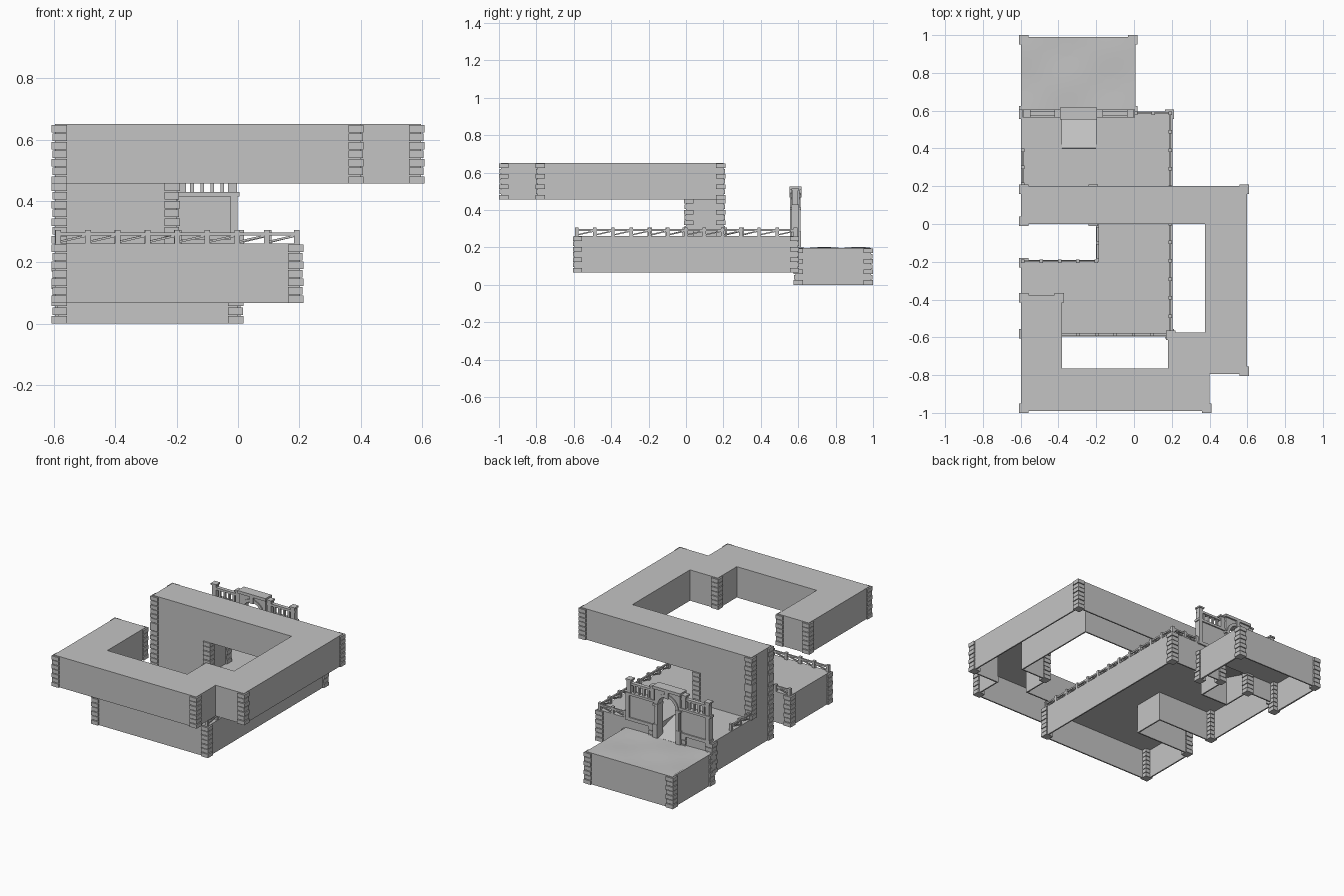
import bpy, bmesh, math
from mathutils import Vector, Matrix

if "Cube" in bpy.data.objects:
    bpy.data.objects.remove(bpy.data.objects["Cube"])

stone = bpy.data.materials.new("grey stone")
stone.use_nodes = True
GREY = (0.55, 0.55, 0.55, 1)
stone.diffuse_color = GREY
stone.node_tree.nodes["Principled BSDF"].inputs["Base Color"].default_value = GREY


def finish(name, bm):
    bmesh.ops.recalc_face_normals(bm, faces=bm.faces)
    mesh = bpy.data.meshes.new(name)
    bm.to_mesh(mesh)
    bm.free()
    mesh.materials.append(stone)
    ob = bpy.data.objects.new(name, mesh)
    bpy.context.collection.objects.link(ob)
    return ob


def box(bm, lo, hi):
    """Box between two opposite corners, in any order."""
    lo, hi = Vector(lo), Vector(hi)
    size = Vector([abs(v) for v in hi - lo])
    bmesh.ops.create_cube(bm, size=1, matrix=Matrix.Translation((lo + hi) / 2) @ Matrix.Diagonal(size.to_4d()))


def beam(bm, p, q, wide, high):
    """Bar of rectangular section from p to q."""
    p, q = Vector(p), Vector(q)
    d = q - p
    m = Matrix.Translation((p + q) / 2) @ d.to_track_quat('X', 'Z').to_matrix().to_4x4()
    bmesh.ops.create_cube(bm, size=1, matrix=m @ Matrix.Diagonal((d.length, wide, high, 1)))


def quoins(name, outline, z0, z1, courses=7):
    """Stacked blocks on every outward corner of a counter-clockwise outline."""
    bm = bmesh.new()
    step = (z1 - z0) / courses
    for i, c in enumerate(outline):
        c = Vector(c)
        back = (Vector(outline[i - 1]) - c).normalized()
        ahead = (Vector(outline[(i + 1) % len(outline)]) - c).normalized()
        if ahead.cross(back) <= 0:
            continue
        inward = back + ahead
        for k in range(courses):
            proud = 0.01 if k % 2 == 0 else 0.008
            a, b = c - inward * proud, c + inward * 0.04
            box(bm, (a.x, a.y, z0 + k * step), (b.x, b.y, z0 + (k + 1) * step - 0.004))
    return finish(name, bm)


def shell(name, outline, z0, z1, skip_front=False):
    """Roofed wall shell that is open underneath."""
    bm = bmesh.new()
    top = [bm.verts.new((x, y, z1)) for x, y in outline]
    low = [bm.verts.new((x, y, z0)) for x, y in outline]
    bm.faces.new(top)
    n = len(outline)
    for i in range(1 if skip_front else 0, n):
        j = (i + 1) % n
        bm.faces.new((top[i], low[i], low[j], top[j]))
    ob = finish(name, bm)
    # the roof must face up before thickening inwards
    if ob.data.polygons[0].normal.z < 0:
        ob.data.flip_normals()
    mod = ob.modifiers.new("wall thickness", 'SOLIDIFY')
    mod.thickness = 0.012
    mod.offset = -1
    quoins(name + "_quoins", outline, z0, z1)
    return ob


# Upper hooked storey
W = 0.598
upper = [(-W, 0.2), (-W, 0), (0.375, 0), (0.375, -0.575), (0.18, -0.575), (0.18, -0.765),
         (-0.38, -0.765), (-0.38, -0.375), (-W, -0.375), (-W, -0.99), (0.4, -0.99),
         (0.4, -0.795), (W, -0.795), (W, 0.2)]
shell("upper_storey", upper, 0.457, 0.652)

# Pier joining the storeys
pier = [(-W, 0), (-0.2, 0), (-0.2, 0.2), (-W, 0.2)]
shell("pier", pier, 0.262, 0.462)

# Lower storey, with a side notch and a gap for the ramp
E = 0.203
lower = [(-W, -0.595), (E, -0.595), (E, 0.595), (-0.2, 0.595), (-0.2, 0.4), (-0.38, 0.4),
         (-0.38, 0.595), (-W, 0.595), (-W, 0), (-0.2, 0), (-0.2, -0.19), (-W, -0.19)]
shell("lower_storey", lower, 0.067, 0.262)

# Ramp down through the gate
bm = bmesh.new()
beam(bm, (-0.29, 0.4, 0.255), (-0.29, 0.6, 0.195), 0.18, 0.01)
finish("gate_ramp", bm)

# Ground terrace with a gently uneven top
terrace = [(-W, 0.585), (0.008, 0.585), (0.008, 0.99), (-W, 0.99)]
shell("terrace", terrace, 0.0, 0.198, skip_front=True)
bm = bmesh.new()
bmesh.ops.create_grid(bm, x_segments=16, y_segments=12, size=0.5,
                      matrix=Matrix.Translation((-0.295, 0.79, 0.2)) @ Matrix.Diagonal((0.6, 0.39, 1, 1)))
for v in bm.verts:
    v.co.z += 0.0025 * math.sin(v.co.x * 13) * math.cos(v.co.y * 17)
ground = finish("terrace_ground", bm)
for p in ground.data.polygons:
    p.use_smooth = True


# Railings with posts, a top bar and diagonal braces
def railing(name, p, q, bays):
    bm = bmesh.new()
    p, q = Vector((*p, 0.262)), Vector((*q, 0.262))
    up = Vector((0, 0, 1))
    beam(bm, p + up * 0.03, q + up * 0.03, 0.01, 0.01)
    for i in range(bays + 1):
        a = p.lerp(q, i / bays)
        box(bm, a - Vector((0.009, 0.009, 0)), a + Vector((0.009, 0.009, 0.043)))
        if i < bays:
            b = p.lerp(q, (i + 1) / bays)
            beam(bm, a + up * 0.004, b + up * 0.026, 0.007, 0.007)
    finish(name, bm)


railing("front_railing", (-0.587, -0.585), (0.192, -0.585), 8)
railing("left_railing", (0.192, -0.585), (0.192, 0.585), 12)
railing("back_railing", (0.01, 0.587), (0.192, 0.587), 2)
railing("right_railing", (-0.588, 0.21), (-0.588, 0.39), 2)
railing("notch_railing", (-0.588, -0.197), (-0.2, -0.197), 4)
railing("notch_side_railing", (-0.193, -0.19), (-0.193, -0.01), 2)

# Gate wings: wall, cornice and small balustrade on each side of the arch
GX, GY = -0.293, 0.585


def gate_box(bm, x0, x1, depth, z0, z1):
    box(bm, (x0, GY - depth, z0), (x1, GY + depth, z1))


for side, label in ((-1, "right"), (1, "left")):
    bm = bmesh.new()

    def part(near, far, depth, z0, z1):
        gate_box(bm, GX + side * near, GX + side * far, depth, z0, z1)

    part(0.08, 0.29, 0.012, 0.255, 0.415)
    part(0.08, 0.296, 0.02, 0.255, 0.275)
    part(0.08, 0.298, 0.02, 0.415, 0.43)
    part(0.09, 0.29, 0.012, 0.478, 0.492)
    for d in (0.11, 0.275):
        part(d - 0.014, d + 0.014, 0.015, 0.43, 0.505)
        part(d - 0.019, d + 0.019, 0.02, 0.505, 0.515)
    for k in range(4):
        d = 0.143 + k * 0.033
        part(d - 0.006, d + 0.006, 0.007, 0.43, 0.48)
    part(0.268, 0.292, 0.02, 0.255, 0.415)
    finish(label + "_gate_wing", bm)


# Gate arch: a slab and a proud ring around a round-headed opening
def arch_slab(name, outer, inner, depth, spring):
    bm = bmesh.new()
    arc = [(inner * math.cos(math.pi * k / 16), spring + inner * math.sin(math.pi * k / 16)) for k in range(17)]
    pts = [(inner, 0.2)] + arc + [(-inner, 0.2)] + outer
    face = bm.faces.new([bm.verts.new((GX + x, GY - depth, z)) for x, z in pts])
    new = bmesh.ops.extrude_face_region(bm, geom=[face])["geom"]
    moved = [g for g in new if isinstance(g, bmesh.types.BMVert)]
    bmesh.ops.translate(bm, verts=moved, vec=(0, 2 * depth, 0))
    return finish(name, bm)


arch_slab("gate_arch", [(-0.09, 0.2), (-0.09, 0.51), (0.09, 0.51), (0.09, 0.2)], 0.065, 0.022, 0.41)
ring = [(0.082 * math.cos(math.pi * k / 16), 0.41 + 0.082 * math.sin(math.pi * k / 16)) for k in range(16, -1, -1)]
arch_slab("gate_arch_ring", [(-0.082, 0.2)] + ring + [(0.082, 0.2)], 0.064, 0.028, 0.41)

# Gate cap, keystone, imposts and bases
bm = bmesh.new()
gate_box(bm, GX - 0.098, GX + 0.098, 0.032, 0.508, 0.526)
gate_box(bm, GX - 0.012, GX + 0.012, 0.032, 0.468, 0.51)
for s in (-1, 1):
    gate_box(bm, GX + s * 0.062, GX + s * 0.096, 0.03, 0.4, 0.414)
    gate_box(bm, GX + s * 0.064, GX + s * 0.096, 0.03, 0.2, 0.285)
finish("gate_trim", bm)
